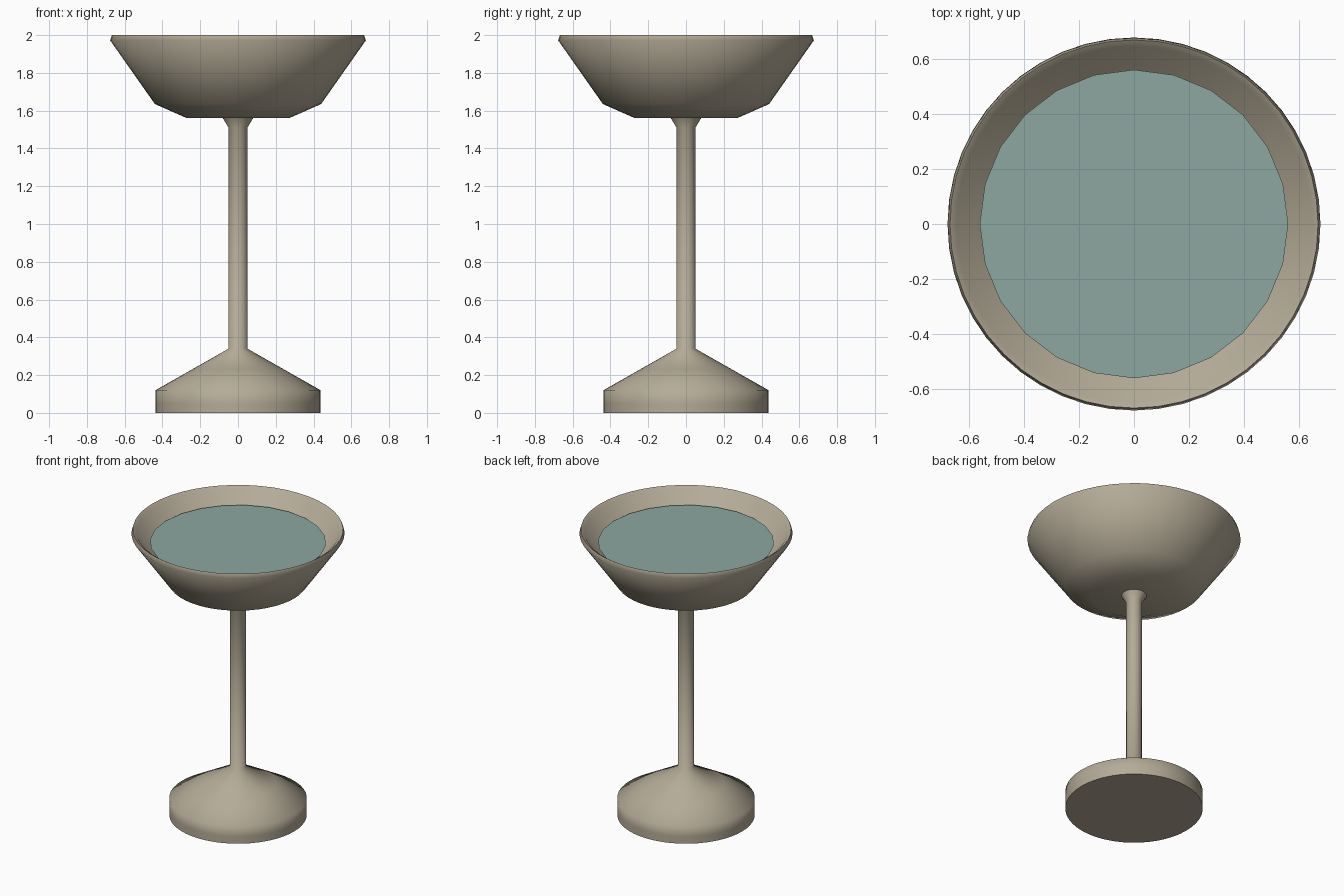
import bpy, bmesh, math

if "Cube" in bpy.data.objects:
    bpy.data.objects.remove(bpy.data.objects["Cube"])


def material(name, rgb):
    m = bpy.data.materials.new(name)
    m.diffuse_color = (*rgb, 1.0)
    m.use_nodes = True
    m.node_tree.nodes["Principled BSDF"].inputs["Base Color"].default_value = m.diffuse_color
    return m


def lathe(name, profile, sides, mat, smooth_angle=None):
    """Spin (radius, height) points about z; zero radius makes a pole."""
    bm = bmesh.new()
    rings = []
    for r, z in profile:
        if r == 0:
            rings.append([bm.verts.new((0, 0, z))] * sides)
        else:
            rings.append([bm.verts.new((r * math.cos(math.tau * i / sides),
                                        r * math.sin(math.tau * i / sides), z))
                          for i in range(sides)])
    for a, b in zip(rings, rings[1:]):
        for i in range(sides):
            j = (i + 1) % sides
            corners = list(dict.fromkeys((a[i], a[j], b[j], b[i])))
            bm.faces.new(corners)
    bmesh.ops.recalc_face_normals(bm, faces=bm.faces)
    mesh = bpy.data.meshes.new(name)
    bm.to_mesh(mesh)
    bm.free()
    mesh.materials.append(mat)
    ob = bpy.data.objects.new(name, mesh)
    bpy.context.collection.objects.link(ob)
    if smooth_angle:
        bpy.ops.object.select_all(action='DESELECT')
        ob.select_set(True)
        bpy.context.view_layer.objects.active = ob
        bpy.ops.object.shade_smooth_by_angle(angle=math.radians(smooth_angle))
    return ob


stone = material("warm_grey", (0.46, 0.41, 0.31))
water = material("pale_teal", (0.27, 0.39, 0.355))

# Foot, stem and flared collar in one turned piece
lathe("foot_and_stem", [
    (0, 0), (0.437, 0), (0.437, 0.05), (0.437, 0.12), (0.24, 0.232),
    (0.05, 0.34), (0.05, 1.51), (0.08, 1.56), (0, 1.56)], 48, stone, 75)

# Hollow bowl with a thin bevelled rim
lathe("bowl", [
    (0, 1.56), (0.27, 1.56), (0.44, 1.635), (0.677, 1.972), (0.668, 2.0),
    (0.645, 1.985), (0.41, 1.655), (0.26, 1.59), (0, 1.59)], 48, stone, 100)

# Liquid: flat 24-sided surface on a tapering body
lathe("liquid", [
    (0, 1.60), (0.24, 1.60), (0.38, 1.66), (0.56, 1.91), (0, 1.91)], 24, water)
